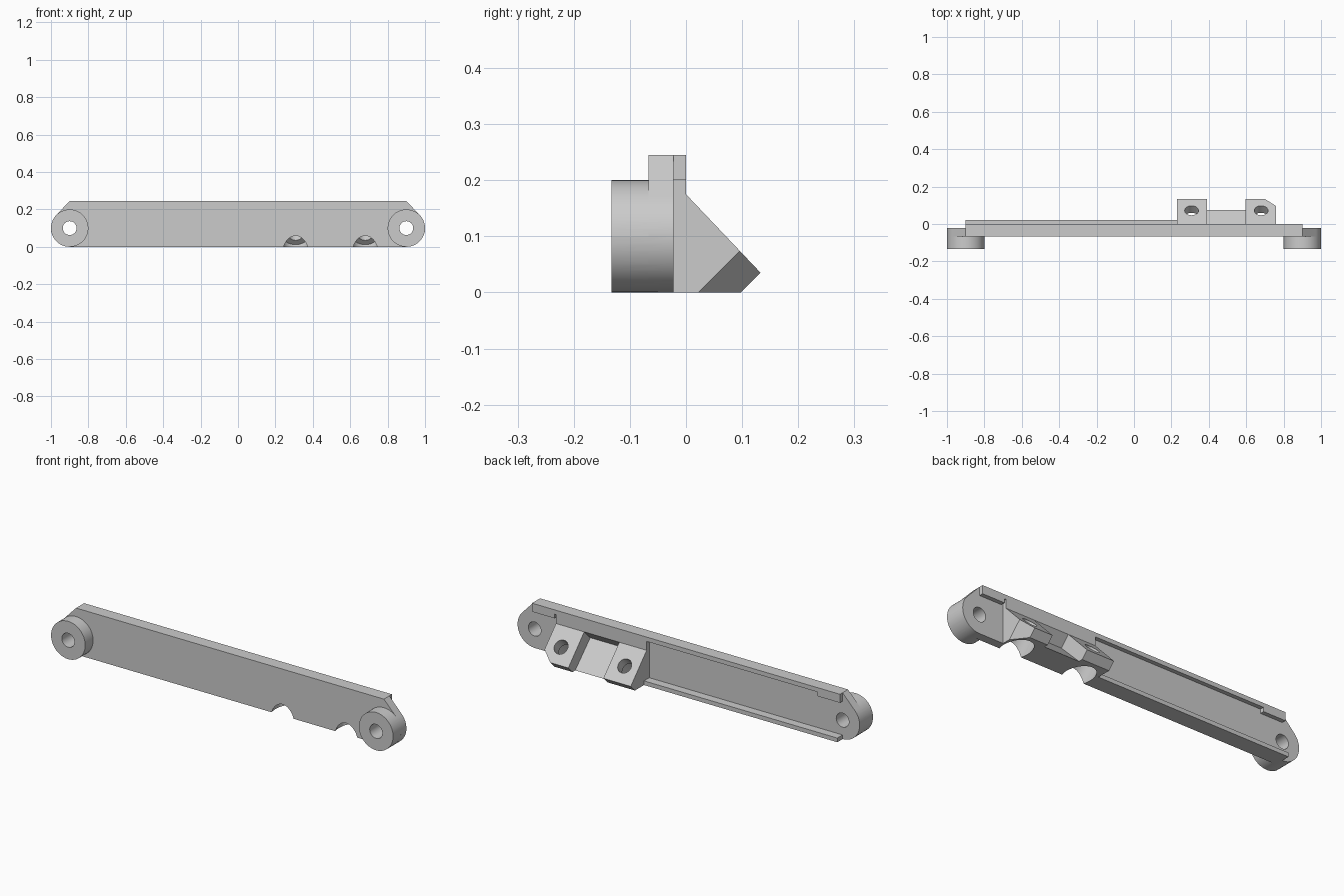
import bpy, bmesh, math
from mathutils import Vector, Matrix

if "Cube" in bpy.data.objects:
    bpy.data.objects.remove(bpy.data.objects["Cube"])

gray = bpy.data.materials.new("gray")
gray.diffuse_color = (0.6, 0.6, 0.6, 1)
gray.use_nodes = True
gray.node_tree.nodes["Principled BSDF"].inputs["Base Color"].default_value = gray.diffuse_color


def finish(name, bm):
    bmesh.ops.recalc_face_normals(bm, faces=bm.faces)
    me = bpy.data.meshes.new(name)
    bm.to_mesh(me)
    bm.free()
    me.materials.append(gray)
    ob = bpy.data.objects.new(name, me)
    bpy.context.collection.objects.link(ob)
    return ob


def prism(name, points, push):
    """Extrude a closed outline of 3D points along a vector."""
    bm = bmesh.new()
    face = bm.faces.new([bm.verts.new(p) for p in points])
    out = bmesh.ops.extrude_face_region(bm, geom=[face])
    bmesh.ops.translate(bm, vec=Vector(push),
                        verts=[v for v in out["geom"] if isinstance(v, bmesh.types.BMVert)])
    return finish(name, bm)


def box(name, x0, x1, y0, y1, z0, z1):
    return prism(name, [(x0, y0, z0), (x1, y0, z0), (x1, y1, z0), (x0, y1, z0)], (0, 0, z1 - z0))


def side_prism(name, yz, x0, x1):
    return prism(name, [(x0, y, z) for y, z in yz], (x1 - x0, 0, 0))


def rod(name, a, b, r, n=48):
    a, b = Vector(a), Vector(b)
    bm = bmesh.new()
    turn = (b - a).to_track_quat("Z", "Y").to_matrix().to_4x4()
    bmesh.ops.create_cone(bm, cap_ends=True, segments=n, radius1=r, radius2=r,
                          depth=(b - a).length,
                          matrix=Matrix.Translation((a + b) / 2) @ turn)
    return finish(name, bm)


def combine(target, other, op):
    mod = target.modifiers.new(op, "BOOLEAN")
    mod.operation, mod.object, mod.solver = op, other, "EXACT"
    bpy.context.view_layer.objects.active = target
    bpy.ops.object.modifier_apply(modifier=mod.name)
    bpy.data.objects.remove(other)


FRONT, BACK, TOP = -0.067, -0.022, 0.245

# Main plate: rounded ends with sloped upper corners
half = [(0.9 + 0.1 * math.cos(a), 0.1 + 0.1 * math.sin(a))
        for a in [math.radians(-90 + 135 * i / 24) for i in range(25)]] + [(0.9, TOP)]
outline = half + [(-x, z) for x, z in reversed(half)]
body = prism("arm_body", [(x, FRONT, z) for x, z in outline], (0, BACK - FRONT, 0))

# Sloped mounting block with a chamfered outer corner
block = side_prism("block", [(-0.04, 0), (0.0975, 0), (0.133, 0.035), (0, 0.175),
                             (0, TOP), (-0.04, TOP)], 0.23, 0.76)
d = 0.7071
chamfer = prism("chamfer_cutter", [(0.70, 0.1335, 0.0345), (0.77, 0.092, 0.076), (0.77, 0.16, 0.008)],
                (0.2 * d, 0.2 * d, 0.2 * d))
bpy.data.objects.remove(chamfer)
# outline in the tilted plane, swept along the tilt axis
chamfer = prism("chamfer_cutter", [(0.70, 0.0335, -0.0655), (0.77, -0.0115, -0.0205),
                                   (0.77, 0.06, -0.092), (0.70, 0.06, -0.092)], (0, 0.2, 0.2))
combine(block, chamfer, "DIFFERENCE")
combine(body, block, "UNION")

# Rims along the back, and round end bosses
combine(body, box("top_rim", -0.9, 0.9, -0.04, 0, 0.222, TOP), "UNION")
combine(body, box("bottom_rim", -0.9, 0.3, -0.04, 0.022, 0, 0.022), "UNION")
for s in (-1, 1):
    x0, x1 = sorted((s * 0.77, s * 0.9))
    combine(body, box("rim_end", x0, x1, -0.04, 0, 0.2, TOP), "UNION")
    combine(body, rod("boss", (s * 0.9, -0.133, 0.1), (s * 0.9, -0.05, 0.1), 0.1), "UNION")

# Recess between the two mounting pads
combine(body, side_prism("recess_cutter", [(-0.05, 0.125), (0.105, -0.03), (0.2, 0.0),
                                           (0.1, 0.275), (0, 0.175)], 0.39, 0.595), "DIFFERENCE")

# End holes
for s in (-1, 1):
    combine(body, rod("hole_cutter", (s * 0.9, -0.3, 0.1), (s * 0.9, 0.2, 0.1), 0.037, 32), "DIFFERENCE")

# Tilted screw holes with wide counterbores from below
for x in (0.308, 0.68):
    combine(body, rod("screw_cutter", (x, -0.1, -0.073), (x, 0.2, 0.227), 0.037, 32), "DIFFERENCE")
    combine(body, rod("bore_cutter", (x, -0.25, -0.223), (x, 0.034, 0.061), 0.07), "DIFFERENCE")

bpy.ops.object.select_all(action="DESELECT")
body.select_set(True)
bpy.context.view_layer.objects.active = body
bpy.ops.object.shade_smooth_by_angle(angle=math.radians(25))
